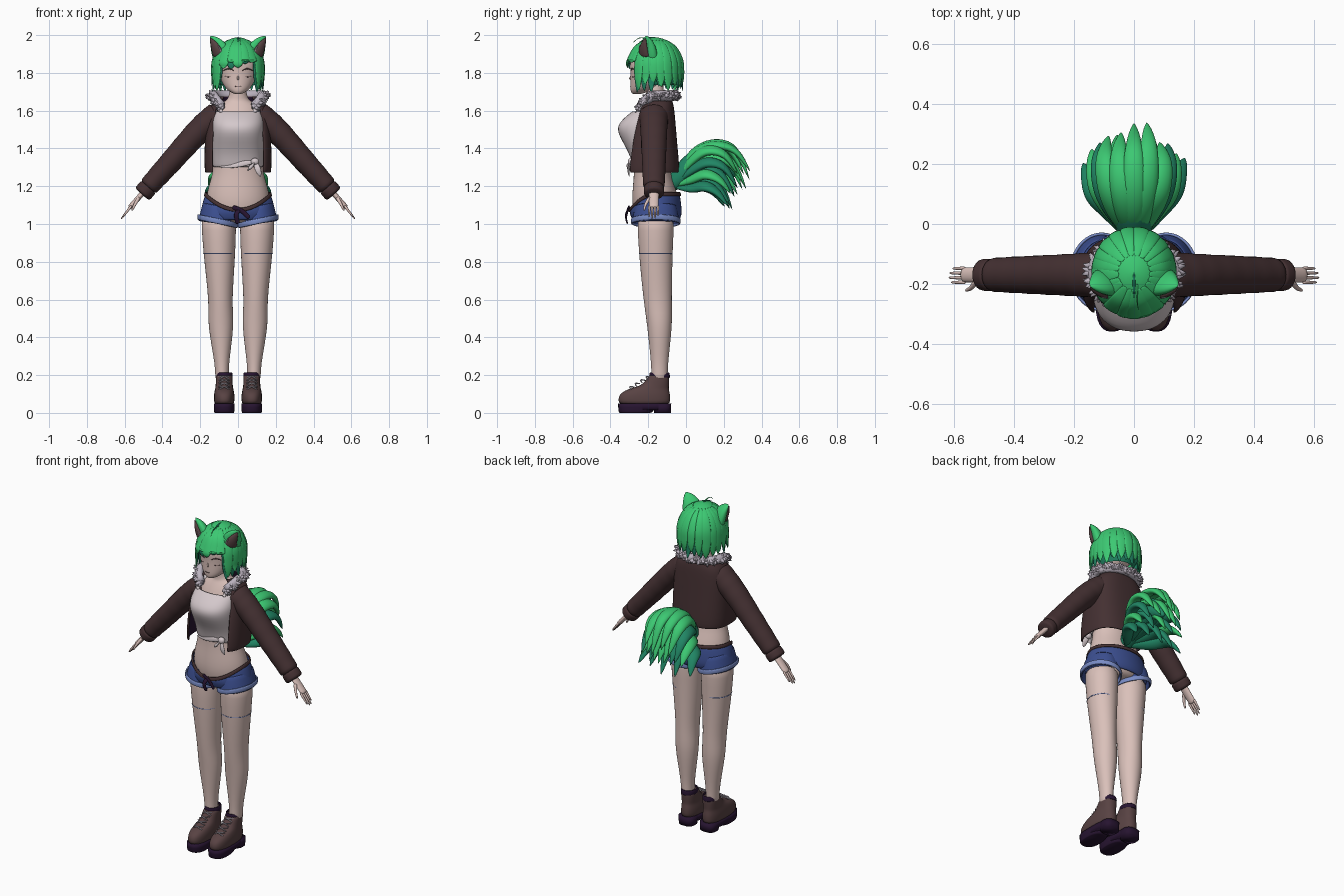
import bpy, bmesh, math, random
from mathutils import Vector

random.seed(4)
if "Cube" in bpy.data.objects:
    bpy.data.objects.remove(bpy.data.objects["Cube"])
ACROSS, DEPTH, UPWARD = Vector((1, 0, 0)), Vector((0, 1, 0)), Vector((0, 0, 1))


def material(name, *rgb):
    m = bpy.data.materials.new(name)
    m.use_nodes = True
    m.diffuse_color = (*rgb, 1)
    m.node_tree.nodes["Principled BSDF"].inputs["Base Color"].default_value = (*rgb, 1)
    return m


SKIN = material("skin", .7, .53, .49)
CLOTH = material("pale cloth", .66, .58, .6)
GREEN = material("bright green", .045, .58, .17)
DEEP = material("deep green", .015, .24, .13)
BROWN = material("jacket brown", .058, .03, .032)
DENIM = material("denim blue", .045, .078, .28)
CUFF = material("light denim", .19, .26, .56)
FUR = material("grey fur", .5, .45, .52)
LEATHER = material("boot leather", .098, .055, .056)
DARK = material("dark purple", .02, .007, .03)


def build(name, grids, mats, rule=None, caps=True, closed=True, mirror=False, thick=0, subdivide=True):
    """Skin each list of rings; rule(face centre, grid index) picks the material."""
    bm = bmesh.new()
    for index, rings in enumerate(grids):
        rows = [[bm.verts.new(p) for p in ring] for ring in rings]
        n = len(rows[0])
        faces = []
        for low, high in zip(rows, rows[1:]):
            for j in range(n if closed else n - 1):
                k = (j + 1) % n
                faces.append(bm.faces.new((low[j], low[k], high[k], high[j])))
        if caps:
            faces += [bm.faces.new(rows[0][::-1]), bm.faces.new(rows[-1])]
        for face in faces:
            face.smooth = True
            if rule:
                face.material_index = rule(face.calc_center_median(), index)
    if caps:
        bmesh.ops.recalc_face_normals(bm, faces=bm.faces)
    mesh = bpy.data.meshes.new(name)
    bm.to_mesh(mesh)
    bm.free()
    for m in mats:
        mesh.materials.append(m)
    ob = bpy.data.objects.new(name, mesh)
    bpy.context.collection.objects.link(ob)
    if mirror:
        ob.modifiers.new("mirror", "MIRROR").use_mirror_merge = False
    if thick:
        shell = ob.modifiers.new("thickness", "SOLIDIFY")
        shell.thickness, shell.material_offset = thick, len(mats) - 1
    if subdivide:
        ob.modifiers.new("smooth", "SUBSURF").render_levels = 1
    return ob


def spline(rows, steps):
    """Smooth curve through the rows, whatever values they hold."""
    rows = [Vector(r) for r in rows]
    ext = [rows[0]] + rows + [rows[-1]]
    out = []
    for a, b, c, d in zip(ext, ext[1:], ext[2:], ext[3:]):
        for t in [j / steps for j in range(steps)]:
            out.append(b + ((c - a) * t + (2 * a - 5 * b + 4 * c - d) * t * t
                            + (3 * b - a - 3 * c + d) * t ** 3) / 2)
    return out + [rows[-1]]


def oval(x, y, z, rx, ry, dip=0, tilt=0, power=2, gap=None, n=24):
    """Horizontal ring; dip lowers its front, gap (degrees) opens its front."""
    pts = []
    for i in range(n):
        a = math.tau * i / n
        if gap is not None:
            a = math.radians(gap - 90 + (360 - 2 * gap) * i / (n - 1))
        c, s = math.cos(a), math.sin(a)
        pts.append((x + rx * math.copysign(abs(c) ** (2 / power), c),
                    y + ry * math.copysign(abs(s) ** (2 / power), s),
                    z - dip * max(0, -s) ** 2 + tilt * c))
    return pts


def loft(x, *rows, lean=0, **shape):
    """Smooth stack of rings; rows are (z, y, half width, half depth, front dip)."""
    return [oval(x + lean * z, y, z, *size, **shape) for z, y, *size in spline(rows, 2)]


def ball(c, r):
    angles = [math.pi * (i + .05) / 12.1 for i in range(13)]
    return [oval(c[0], c[1], c[2] - r[2] * math.cos(t), r[0] * math.sin(t), r[1] * math.sin(t)) for t in angles]


def taper(end):
    return lambda t: 1 + (end - 1) * t


def leaf(t):
    return max(.02, math.sin(math.pi * (.06 + .94 * t)) ** .8)


def tube(points, width, depth, ref=DEPTH, shape=taper(1), n=8, steps=3, wrinkle=0):
    """Sweep an oval along the points; width lies along ref, shape(0..1) scales it."""
    pts = spline(points, steps)
    last = len(pts) - 1
    rings = []
    for i, p in enumerate(pts):
        along = (pts[min(i + 1, last)] - pts[max(i - 1, 0)]).normalized()
        side = (ref - along * along.dot(ref)).normalized()
        up = along.cross(side)
        size = shape(i / last) * (1 + wrinkle * (-1) ** i)
        angles = [math.tau * j / n for j in range(n)]
        rings.append([p + (side * width * math.cos(q) + up * depth * math.sin(q)) * size for q in angles])
    return rings


# Legs with stocking seams
build("legs", [loft(.08, (.17, -.14, .037, .044), (.26, -.14, .038, .045), (.46, -.14, .067, .066),
                    (.6, -.15, .064, .075), (.85, -.16, .085, .09), (1.06, -.16, .095, .1), lean=.022)],
      [SKIN], mirror=True)
build("stocking_seams", [loft(.1, (.842, -.16, .085, .09), (.847, -.16, .085, .09))],
      [CUFF], caps=False, mirror=True, thick=.002)

# Torso, with a fitted top tied at the side
build("torso", [loft(0, (1, -.16, .12, .1), (1.1, -.16, .17, .125), (1.2, -.17, .157, .112), (1.3, -.18, .13, .095),
                     (1.5, -.18, .13, .1), (1.63, -.16, .11, .065), (1.66, -.16, .05, .05), (1.77, -.17, .043, .045))],
      [SKIN])
build("fitted_top", [loft(0, (1.3, -.18, .133, .102), (1.38, -.19, .135, .115), (1.48, -.21, .14, .15),
                          (1.54, -.21, .14, .14), (1.6, -.18, .13, .1), power=2.3)], [CLOTH], caps=False, thick=.006)
build("top_straps", [tube([(.09, -.27, 1.59), (.09, -.22, 1.63), (.09, -.16, 1.65)], .012, .004, ACROSS)],
      [CLOTH], mirror=True)
knot = Vector((.09, -.29, 1.33))
ends = [(.12, -.3, 1.25), (.05, -.3, 1.28), (-.1, -.26, 1.3)]
build("top_knot", [ball(knot, (.022, .018, .02))]
      + [tube([knot, knot.lerp(Vector(e), .5) - DEPTH * .01, e], .018, .006, ACROSS + UPWARD, leaf) for e in ends],
      [CLOTH])

# Shorts, turned up cuffs and loose belt
build("shorts_seat", [loft(0, (1.02, -.16, .19, .125, 0), (1.06, -.16, .202, .14, 0), (1.16, -.165, .175, .133, .08))],
      [DENIM], caps=False, thick=.008)
build("shorts_legs", [loft(.106, (1, -.16, .107, .13), (1.1, -.16, .08, .11), tilt=.015)],
      [DENIM], caps=False, mirror=True, thick=.008)
build("shorts_cuffs", [loft(.108, (1, -.16, .109, .133), (1.03, -.16, .109, .133), tilt=.022)],
      [CUFF], caps=False, mirror=True, thick=.01)
build("belt", [loft(0, (1.148, -.165, .183, .142, .085), (1.17, -.165, .178, .137, .085))],
      [BROWN], caps=False, thick=.01)
build("belt_ends", [tube([(-.03, -.3, 1.09), (.02, -.31, 1.07), (.06, -.32, 1.03)], .013, .005, UPWARD),
                    tube([(.01, -.3, 1.08), (-.01, -.32, 1.05), (0, -.31, 1)], .013, .005, ACROSS)], [DARK])

# Open jacket with dark lining, and wrinkled sleeves ending in bands
build("jacket_body", [loft(0, (1.27, -.185, .172, .145), (1.3, -.185, .178, .15), (1.45, -.18, .176, .132),
                           (1.6, -.165, .16, .104), (1.645, -.16, .128, .09), (1.68, -.16, .095, .08),
                           power=2.7, gap=45)], [BROWN, DARK], caps=False, closed=False, thick=.012)
arm = -.17
build("sleeves", [tube([(.1, arm, 1.58), (.2, arm, 1.5), (.35, arm, 1.335), (.48, arm, 1.19)],
                       .081, .076, shape=taper(.7), n=16, steps=5, wrinkle=.03),
                  tube([(.47, arm, 1.2), (.51, arm, 1.155)], .055, .052, n=16)], [BROWN], mirror=True)

# Fur collar: a roll covered in short tufts
roll = [Vector(p) for p in oval(0, -.163, 1.68, .132, .1, dip=.1, gap=42, n=34)]
tufts = [tube(roll, .028, .024, UPWARD, steps=1)]
for p in roll:
    for i in range(9):
        way = Vector([random.gauss(0, 1) for axis in range(3)]).normalized()
        way += (p * .4 - Vector((0, arm, p.z)) * .4).normalized() * .4
        tufts.append(tube([p, p + way * .031], .022, .022, Vector((.3, .5, .8)), taper(.1), n=5, steps=2))
build("fur_collar", tufts, [FUR], subdivide=False)

# Hands
fingers = [tube([(.49, arm, 1.18), (.53, arm, 1.135), (.575, arm, 1.085)], .03, .016, shape=taper(.9)),
           tube([(.525, -.19, 1.14), (.545, -.214, 1.105), (.562, -.222, 1.07)], .012, .012, shape=taper(.4))]
for i, reach in enumerate((.85, 1, .95, .75)):
    y = -.195 + i * .0155
    fingers.append(tube([(.563, y, 1.098), (.565 + .055 * reach, y, 1.09 - .065 * reach)], .008, .009,
                        shape=taper(.5)))
build("hands", fingers, [SKIN], mirror=True)

# Boots, soles, ankle collars and laces
foot = .073
build("boots", [loft(foot, (.04, -.22, .052, .135), (.09, -.22, .055, .137), (.125, -.2, .049, .11),
                     (.15, -.16, .045, .07), (.21, -.14, .044, .053), power=2.4)], [LEATHER], mirror=True)
build("soles", [loft(foot, (0, -.27, .05, .08), (.01, -.265, .054, .092), (.05, -.265, .055, .095), power=2.5),
                loft(foot, (0, -.125, .049, .045), (.05, -.125, .051, .047), power=2.8),
                loft(foot, (.015, -.22, .052, .135), (.05, -.22, .055, .14), power=2.4)],
      [DARK], mirror=True, subdivide=False)
build("ankle_collars", [loft(foot, (.185, -.14, .044, .056), (.2, -.14, .046, .055), (.215, -.14, .043, .052))],
      [DARK], caps=False, mirror=True, thick=.008)
laces = []
for i in range(4):
    y, z = -.29 + i * .029, .122 + i * .018
    for s in (-.03, .03):
        laces.append(tube([(foot - s, y, z), (foot, y - .008, z + .017), (foot + s, y + .018, z + .014)],
                          .004, .004, n=6))
build("boot_laces", laces, [FUR], mirror=True)

# Face
build("face", [loft(0, (1.688, -.26, .018, .022), (1.7, -.248, .042, .044), (1.73, -.222, .075, .073),
                    (1.8, -.19, .105, .104), (1.87, -.183, .11, .112), (1.96, -.17, .05, .06)),
               tube([(0, -.285, 1.79), (0, -.297, 1.77), (0, -.285, 1.76)], .006, .006, ACROSS, leaf)], [SKIN])
build("eyelashes", [tube([(.02, -.292, 1.81), (.05, -.285, 1.823), (.085, -.26, 1.808)], .004, .004, UPWARD, leaf),
                    tube([(.035, -.288, 1.782), (.052, -.281, 1.778), (.072, -.266, 1.783)], .002, .002, UPWARD, leaf)],
      [LEATHER], mirror=True)
build("mouth", [tube([(-.02, -.293, 1.73), (0, -.295, 1.726), (.02, -.293, 1.73)], .002, .002, UPWARD, leaf)],
      [LEATHER])

# Hair: a cap open over the face, then two layers of pointed locks
crown = Vector((0, -.163, 1.84))
cap = build("hair_cap", [ball(crown, (.128, .142, .149))], [GREEN, DEEP], lambda c, g: int(c.z < 1.79))
bm = bmesh.new()
bm.from_mesh(cap.data)
centres = [(f, f.calc_center_median()) for f in bm.faces]
bmesh.ops.delete(bm, geom=[f for f, c in centres if c.z < (1.89 if c.y < -.2 else 1.75)], context="FACES")
bm.to_mesh(cap.data)
bm.free()


def lock(a, size, drop, width):
    """One pointed lock from the crown; locks over the face are short."""
    out = Vector((.132 * math.cos(a), .144 * math.sin(a), 0)) * size
    tip = (1.84 if math.sin(a) < -.76 else 1.715) + random.uniform(-.02, .03) - drop
    path = []
    for t in [math.radians(d) for d in (22, 48, 78)]:
        path.append(crown + out * math.sin(t) + UPWARD * .144 * size * math.cos(t))
    for fall, spread in ((.45, 1.02), (.75, 1.02), (1, random.uniform(.98, 1.07))):
        p = crown + out * spread
        p.z = 1.87 + (tip - 1.87) * fall
        path.append(p)
    return tube(path, width, .008, UPWARD.cross(out), leaf)


build("hair_under_locks", [lock(math.tau * (i + .5) / 22, .97, .008, .028) for i in range(22)], [DEEP])
build("hair_locks", [lock(math.tau * (i + random.uniform(-.2, .2)) / 21 - math.pi / 2, 1.01, 0,
                          random.uniform(.026, .036)) for i in range(21)], [GREEN])
build("stray_hair", [tube([(.01, -.2, 1.982), (.01, -.25, 1.985), (.015, -.29, 1.95)], .005, .004, ACROSS, taper(.1))],
      [GREEN])
build("hair_parting", [tube([(0, -.16, 1.988), (0, -.2, 1.985), (0, -.25, 1.963)], .005, .004, ACROSS, leaf)], [DEEP])

# Animal ears: green shell, dark hollow, fur tufts inside
facing = Vector((.8, .6, 0))
build("ears", [tube([(.08, -.195, 1.88), (.11, -.2, 1.95), (.147, -.207, 1.995)], .062, .036, facing,
                    lambda t: 1.03 - t ** 2, n=12)], [GREEN], mirror=True)
build("ear_hollows", [tube([(.1, -.22, 1.89), (.12, -.224, 1.935), (.147, -.214, 1.985)], .038, .02, facing,
                           lambda t: 1.03 - t ** 2, n=10)], [LEATHER], mirror=True)
build("ear_tufts", [tube([p + facing * d for p in (Vector((.093, -.233, 1.888)), Vector((.122, -.236, 1.95)))],
                         .011, .006, facing, taper(.1), n=6) for d in (-.018, 0, .018)], [FUR], mirror=True)

# Bushy tail: broad curved locks fanned between an upper and a lower arc
upper = ((0, -.06, 1.22), (.05, .02, 1.36), (.085, .14, 1.425), (.1, .27, 1.4), (.085, .355, 1.26))
lower = ((0, -.06, 1.2), (.07, .03, 1.225), (.125, .12, 1.235), (.15, .2, 1.2), (.17, .265, 1.1))
tail = []
for layer in range(4):
    for u in (-1, -.5, 0, .5, 1):
        reach, sag = random.uniform(.9, 1) - .14 * u * u, random.uniform(-.02, .03)
        path = []
        for step, (p, q) in enumerate(zip(upper, lower)):
            m = Vector(p).lerp(Vector(q), layer / 3)
            m.x *= u
            m.y *= reach if m.y > .1 else 1
            m.z -= sag if step == 4 else .035 * u * u * min(step, 1)
            path.append(m)
        tail.append(tube(path, .044, .026, ACROSS - UPWARD * u / 2, leaf))
tail.append(tube([(0, -.09, 1.19), (0, 0, 1.27), (0, .1, 1.33), (0, .2, 1.31), (0, .26, 1.25)],
                 .08, .085, ACROSS, leaf, n=12))
build("tail", tail, [GREEN, DEEP], lambda c, g: int(g >= 15 or g in (5, 9, 11, 13)))
